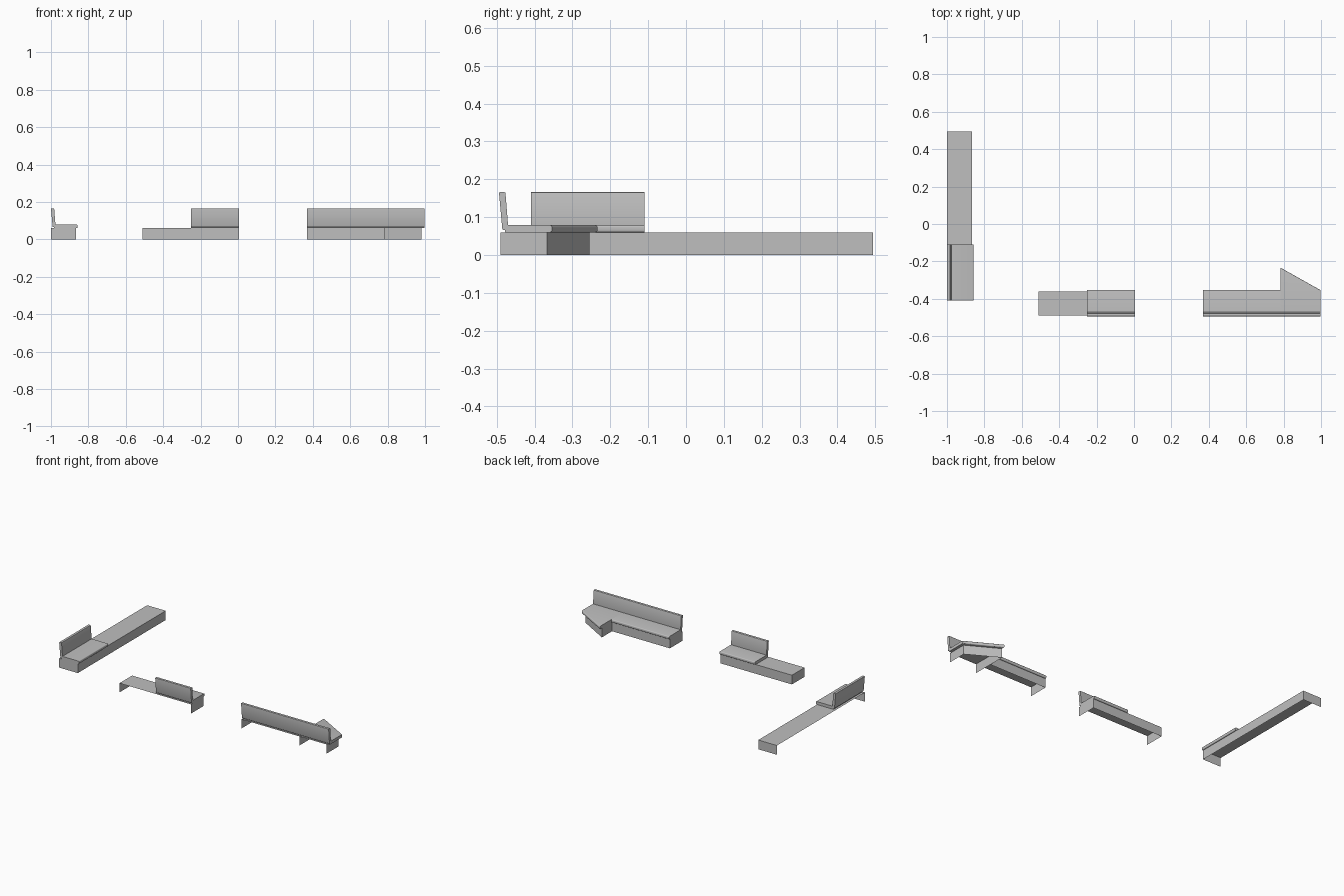
import bpy, bmesh
from mathutils import Vector

cube = bpy.data.objects.get("Cube")
if cube:
    bpy.data.objects.remove(cube)

grey = bpy.data.materials.new("upholstery_grey")
grey.use_nodes = True
colour = (0.52, 0.52, 0.52, 1)
grey.diffuse_color = colour
grey.node_tree.nodes["Principled BSDF"].inputs["Base Color"].default_value = colour

BASE_TOP, SEAT_TOP, BACK_TOP = 0.06, 0.079, 0.166


# Walls: map (along the wall, depth from the wall) to the floor plan
def front_wall(u, d):
    return u, -0.494 + d


def side_wall(u, d):
    return -1 + d, u


def finish(name, bm, smooth=False):
    bmesh.ops.recalc_face_normals(bm, faces=bm.faces)
    mesh = bpy.data.meshes.new(name)
    bm.to_mesh(mesh)
    bm.free()
    mesh.materials.append(grey)
    obj = bpy.data.objects.new(name, mesh)
    bpy.context.collection.objects.link(obj)
    if smooth:
        bpy.ops.object.select_all(action='DESELECT')
        obj.select_set(True)
        bpy.context.view_layer.objects.active = obj
        bpy.ops.object.shade_smooth_by_angle(angle=0.7)
    return obj


def base(name, wall, outline):
    """Thin shell with no floor and no panel on the wall (first) edge."""
    bm = bmesh.new()
    top = [bm.verts.new((*wall(*p), BASE_TOP)) for p in outline]
    low = [bm.verts.new((*wall(*p), 0)) for p in outline]
    bm.faces.new(top)
    for i in range(1, len(outline)):
        j = (i + 1) % len(outline)
        bm.faces.new((low[i], low[j], top[j], top[i]))
    # Make the top face up, whichever way the wall runs
    finished = finish(name, bm)
    if finished.data.polygons[0].normal.z < 0:
        finished.data.flip_normals()


def round_edges(bm, edges, width):
    bmesh.ops.bevel(bm, geom=edges, offset=width, segments=3,
                    profile=0.5, affect='EDGES', clamp_overlap=True)


def seat(name, wall, outline, front_edges):
    """Slab cushion with its exposed front edges rounded."""
    bm = bmesh.new()
    low = [bm.verts.new((*wall(*p), BASE_TOP)) for p in outline]
    top = [bm.verts.new((*wall(*p), SEAT_TOP)) for p in outline]
    n = len(outline)
    bm.faces.new(low)
    bm.faces.new(top)
    for i in range(n):
        j = (i + 1) % n
        bm.faces.new((low[i], low[j], top[j], top[i]))
    edges = [bm.edges.get((ring[i], ring[(i + 1) % n]))
             for i in front_edges for ring in (low, top)]
    round_edges(bm, edges, 0.005)
    finish(name, bm, True)


def backrest(name, wall, u0, u1):
    """Leaning slab with its long edges rounded."""
    profile = [(0.009, 0.066), (0.025, 0.067), (0.017, BACK_TOP), (0, BACK_TOP)]
    bm = bmesh.new()
    ends = [[bm.verts.new((*wall(u, d), z)) for d, z in profile] for u in (u0, u1)]
    for ring in ends:
        bm.faces.new(ring)
    for i in range(4):
        j = (i + 1) % 4
        bm.faces.new((ends[0][i], ends[0][j], ends[1][j], ends[1][i]))
    long_edges = [bm.edges.get((a, b)) for a, b in zip(*ends)]
    round_edges(bm, long_edges, 0.003)
    finish(name, bm, True)


def box_plan(u0, u1, d0, d1):
    return [(u0, d0), (u1, d0), (u1, d1), (u0, d1)]


# Straight benches: wall, base span, seat span, distance of base from the wall
benches = {
    "side_bench": (side_wall, -0.41, 0.494, -0.41, -0.11, 0),
    "middle_bench": (front_wall, -0.51, 0.005, -0.25, 0.005, 0.004),
    "long_bench": (front_wall, 0.368, 0.784, 0.368, 0.784, 0.004),
}
for name, (wall, b0, b1, s0, s1, gap) in benches.items():
    base(name + "_base", wall, box_plan(b0, b1, gap, 0.134))
    seat(name + "_seat", wall, box_plan(s0, s1, 0.016, 0.142), [2])
    backrest(name + "_backrest", wall, s0, s1)

# Angled corner section at the end of the long bench
base("corner_base", front_wall,
     [(0.784, 0.004), (0.98, 0.004), (0.98, 0.127), (0.784, 0.239)])
seat("corner_seat", front_wall,
     [(0.784, 0.016), (0.998, 0.016), (0.998, 0.14), (0.784, 0.26)], [2])
backrest("corner_backrest", front_wall, 0.784, 0.998)
